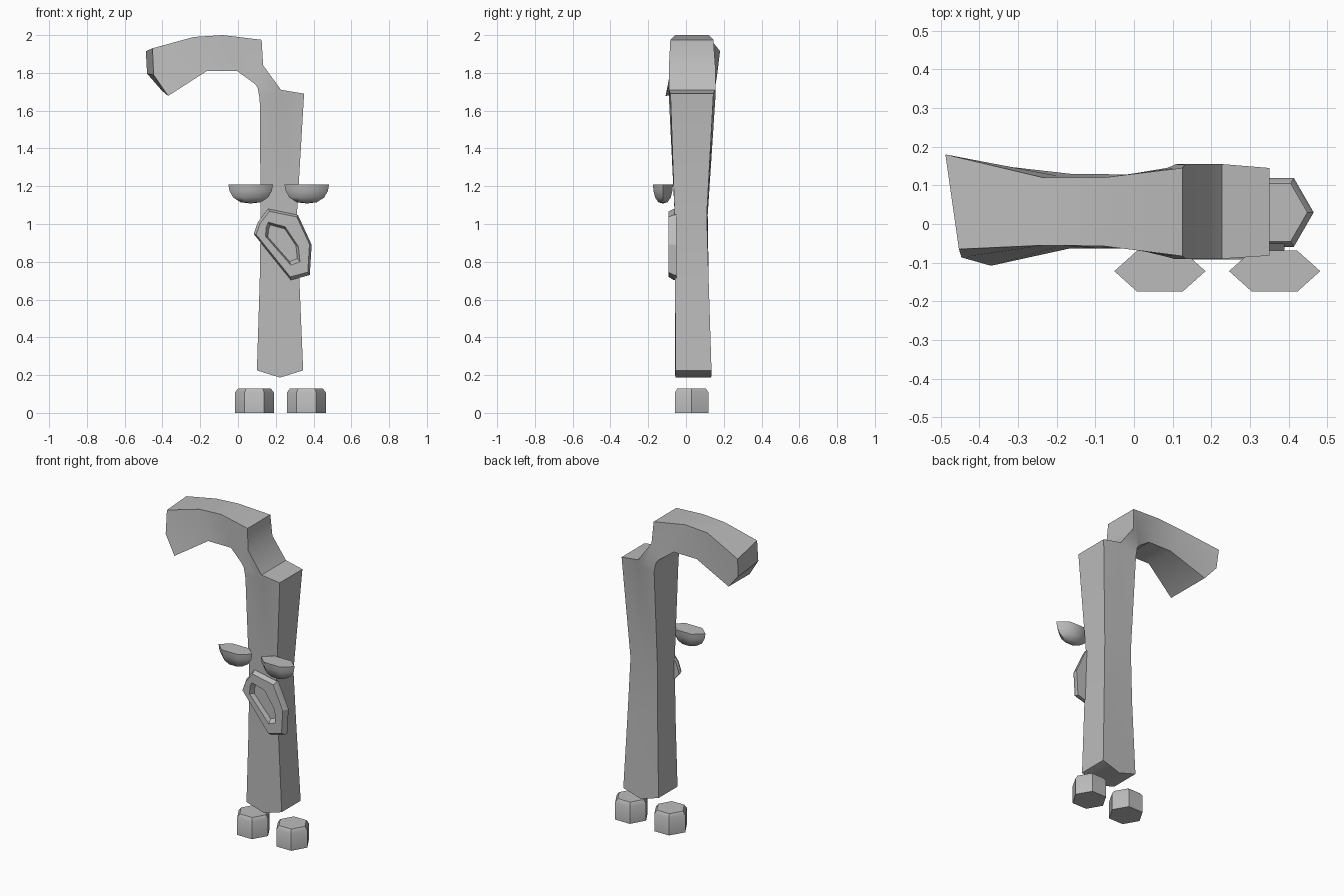
import bpy
import bmesh
import math
from mathutils import Vector

default_cube = bpy.data.objects.get("Cube")
if default_cube:
    bpy.data.objects.remove(default_cube, do_unlink=True)

GREY = (0.5, 0.5, 0.5, 1.0)
grey = bpy.data.materials.new("plain grey")
grey.use_nodes = True
grey.diffuse_color = GREY
for node in grey.node_tree.nodes:
    if node.type == "BSDF_PRINCIPLED":
        node.inputs["Base Color"].default_value = GREY
        node.inputs["Roughness"].default_value = 0.8


def loft(name, rings, cap_faces=None, angle=35):
    """Bridge rings of equal length and close both ends."""
    bm = bmesh.new()
    loops = [[bm.verts.new(point) for point in ring] for ring in rings]
    count = len(loops[0])
    for lower, upper in zip(loops, loops[1:]):
        for i in range(count):
            j = (i + 1) % count
            bm.faces.new((lower[i], lower[j], upper[j], upper[i]))
    for end in (loops[0], loops[-1]):
        for indices in cap_faces or [range(count)]:
            bm.faces.new([end[i] for i in indices])
    bmesh.ops.remove_doubles(bm, verts=bm.verts[:], dist=0.0005)
    bmesh.ops.recalc_face_normals(bm, faces=bm.faces[:])
    mesh = bpy.data.meshes.new(name)
    bm.to_mesh(mesh)
    bm.free()
    mesh.materials.append(grey)
    obj = bpy.data.objects.new(name, mesh)
    bpy.context.collection.objects.link(obj)
    bpy.ops.object.select_all(action="DESELECT")
    obj.select_set(True)
    bpy.context.view_layer.objects.active = obj
    bpy.ops.object.shade_smooth_by_angle(angle=math.radians(angle))
    return obj


def section(outer, inner, front, back, bump=(0, 0), skew=(0, 0)):
    """Six-point slice: outer, middle and inner points on front and back."""
    def side(depths, shift):
        a = Vector((outer[0] + shift[0], depths[0], outer[1] - shift[1] / 2))
        b = Vector((inner[0] + shift[0], depths[1], inner[1] + shift[1]))
        middle = (a + b) / 2 + Vector((bump[0], 0, bump[1]))
        return [a, middle, b]
    return side(front, (0, 0)) + side(back, skew)[::-1]


# Cane body: straight shaft, stepped shoulder and curved hook
body = [
    section((0.345, 0.225), (0.10, 0.225), (-0.055, -0.058), (0.135, 0.132), bump=(0, -0.038)),
    section((0.325, 0.70), (0.115, 0.70), (-0.058, -0.058), (0.12, 0.12)),
    section((0.312, 1.05), (0.12, 1.05), (-0.06, -0.06), (0.11, 0.115)),
    section((0.35, 1.69), (0.115, 1.66), (-0.082, -0.09), (0.145, 0.155), bump=(0, 0.015)),
    section((0.228, 1.71), (0.108, 1.70), (-0.09, -0.09), (0.155, 0.155)),
    section((0.133, 1.84), (0.103, 1.725), (-0.09, -0.09), (0.155, 0.152)),
    section((0.125, 1.975), (0.085, 1.745), (-0.083, -0.085), (0.145, 0.145)),
    section((-0.08, 2.0), (-0.005, 1.81), (-0.057, -0.063), (0.12, 0.128)),
    section((-0.235, 1.99), (-0.165, 1.81), (-0.055, -0.063), (0.12, 0.13)),
    section((-0.453, 1.93), (-0.37, 1.678), (-0.065, -0.108), (0.18, 0.152),
            bump=(-0.035, -0.015), skew=(-0.035, 0.03)),
]
loft("cane_body", body, cap_faces=[(0, 1, 4, 5), (1, 2, 3, 4)])


def hexagon(x, y, z, rx, ry):
    return [(x + rx * math.cos(math.tau * i / 6), y + ry * math.sin(math.tau * i / 6), z)
            for i in range(6)]


# Eyes: half domes with flat tops
EYE = [(0.03, 1.109), (0.45, 1.115), (0.78, 1.14), (0.95, 1.175), (1, 1.21)]
for side_name, x in (("right", 0.067), ("left", 0.364)):
    loft(side_name + "_eye",
         [hexagon(x, -0.122, z, 0.118 * k, 0.061 * k) for k, z in EYE], angle=50)

# Feet: hexagonal blocks with a chamfered top
FOOT = [(1, 0), (1, 0.108), (0.84, 0.13)]
for side_name, x in (("right", 0.087), ("left", 0.362)):
    loft(side_name + "_foot",
         [hexagon(x, 0.03, z, 0.103 * k, 0.103 * k) for k, z in FOOT])

# Mouth: slanted lip frame around a shallow recess
LIP = [(0.16, 1.08), (0.317, 1.048), (0.39, 0.89), (0.38, 0.73),
       (0.28, 0.703), (0.083, 0.947), (0.105, 1.01)]
OPENING = [(0.16, 1.01), (0.25, 0.985), (0.32, 0.88), (0.328, 0.80),
           (0.28, 0.782), (0.145, 0.935), (0.15, 0.985)]


def outline(points, y, scale=1.0):
    cx = sum(p[0] for p in points) / len(points)
    cz = sum(p[1] for p in points) / len(points)
    return [(cx + (x - cx) * scale, y, cz + (z - cz) * scale) for x, z in points]


loft("mouth", [outline(LIP, -0.05), outline(LIP, -0.065), outline(LIP, -0.092, 0.92),
               outline(OPENING, -0.092), outline(OPENING, -0.063, 0.85)], angle=20)
